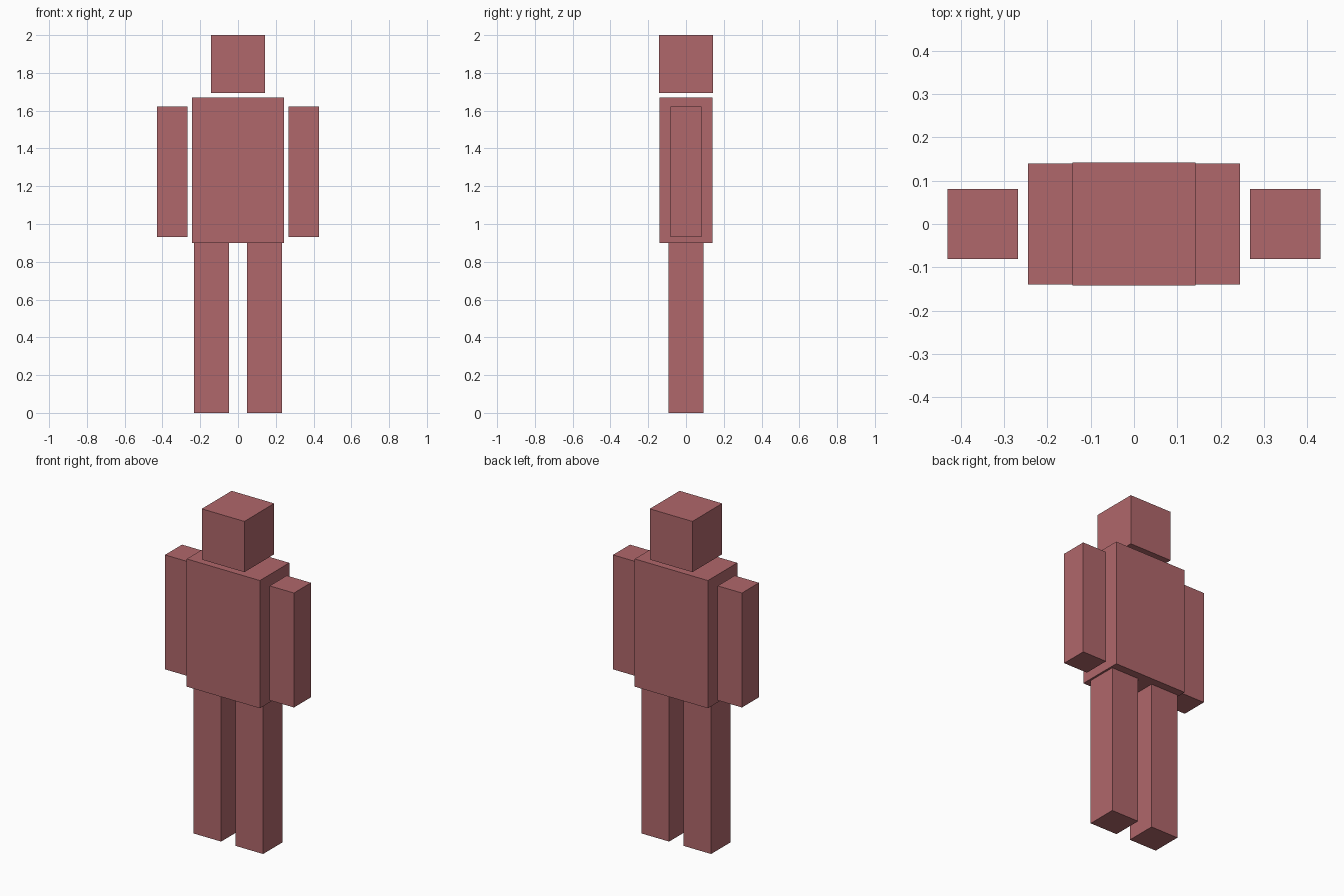
import bpy

default_cube = bpy.data.objects.get("Cube")
if default_cube:
    bpy.data.objects.remove(default_cube, do_unlink=True)

# Single dusty red for the whole figure
COLOUR = (0.434, 0.136, 0.147, 1.0)
red = bpy.data.materials.new("dusty_red")
red.use_nodes = True
red.diffuse_color = COLOUR
red.node_tree.nodes["Principled BSDF"].inputs["Base Color"].default_value = COLOUR


def box(name, x, y, z):
    """Flat-faced block spanning the given (low, high) ranges."""
    spans = (x, y, z)
    bpy.ops.mesh.primitive_cube_add(size=1, location=[(a + b) / 2 for a, b in spans])
    part = bpy.context.object
    part.name = part.data.name = name
    part.scale = [b - a for a, b in spans]
    bpy.ops.object.transform_apply(location=False, rotation=False, scale=True)
    part.data.materials.append(red)
    return part


# Head floats just above the torso
box("head", (-0.142, 0.142), (-0.142, 0.142), (1.694, 2.0))
box("torso", (-0.244, 0.244), (-0.14, 0.14), (0.9, 1.67))

# Paired limbs; arms stand clear of the torso
for side, s in (("left", 1), ("right", -1)):
    box(f"{side}_arm", sorted((s * 0.268, s * 0.43)), (-0.081, 0.081), (0.932, 1.622))
    box(f"{side}_leg", sorted((s * 0.048, s * 0.232)), (-0.092, 0.092), (0.0, 0.9))
